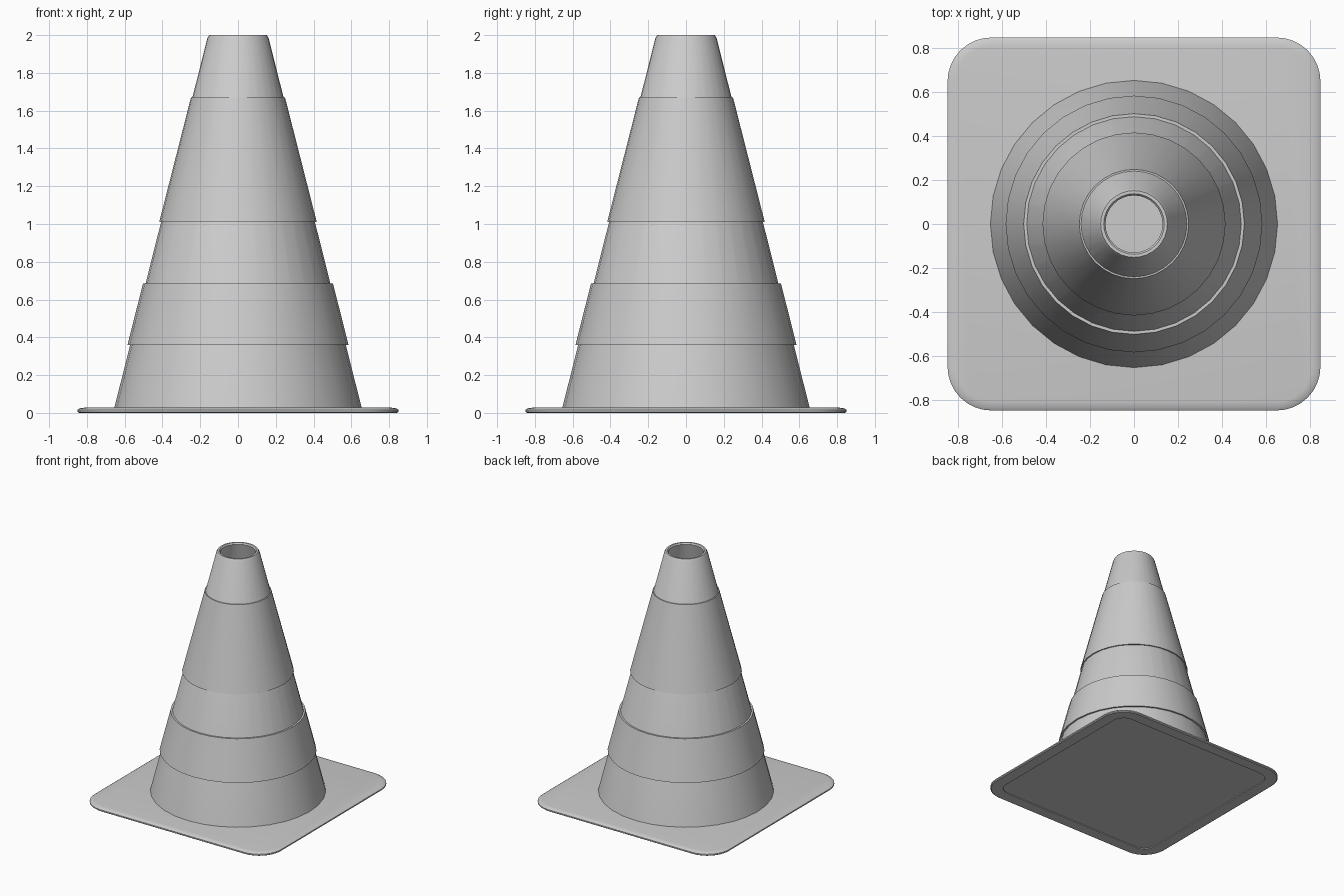
import bpy, bmesh, math

if "Cube" in bpy.data.objects:
    bpy.data.objects.remove(bpy.data.objects["Cube"])

SIDES = 32


def loft(name, rings, caps=False, closed=False):
    """Skin a stack of equal-length point rings."""
    bm = bmesh.new()
    loops = [[bm.verts.new(p) for p in ring] for ring in rings]
    pairs = list(zip(loops, loops[1:]))
    if closed:
        pairs.append((loops[-1], loops[0]))
    for low, high in pairs:
        n = len(low)
        for i in range(n):
            j = (i + 1) % n
            bm.faces.new((low[i], low[j], high[j], high[i]))
    if caps:
        bm.faces.new(loops[0][::-1])
        bm.faces.new(loops[-1])
    bmesh.ops.recalc_face_normals(bm, faces=bm.faces)
    mesh = bpy.data.meshes.new(name)
    bm.to_mesh(mesh)
    bm.free()
    obj = bpy.data.objects.new(name, mesh)
    bpy.context.collection.objects.link(obj)
    bpy.ops.object.select_all(action='DESELECT')
    obj.select_set(True)
    bpy.context.view_layer.objects.active = obj
    bpy.ops.object.shade_smooth_by_angle(angle=math.radians(30))
    return obj


def circle(r, z):
    return [(r * math.cos(a), r * math.sin(a), z)
            for a in (2 * math.pi * i / SIDES for i in range(SIDES))]


def rounded_square(inset, z, half=0.85, radius=0.2, steps=8):
    r, c = max(radius - inset, 0.08), half - inset
    points = []
    for k, (sx, sy) in enumerate([(1, 1), (-1, 1), (-1, -1), (1, -1)]):
        for i in range(steps + 1):
            a = math.pi / 2 * (k + i / steps)
            points.append((sx * (c - r) + r * math.cos(a),
                           sy * (c - r) + r * math.sin(a), z))
    return points


# Square foot with softened top edge and shallow recess underneath
foot = [(0.1, 0.006), (0.1, 0), (0.008, 0), (0, 0.006), (0, 0.016),
        (0.012, 0.024), (0.04, 0.028)]
loft("base_plate", [rounded_square(*p) for p in foot], caps=True)

# Hollow cone shell, open at the top with a rounded rim
shell = [(0.655, 0.026), (0.162, 1.985), (0.152, 2.0), (0.138, 2.0),
         (0.13, 1.99), (0.625, 0.026)]
loft("cone_body", [circle(*p) for p in shell])


# Raised sleeves wrapped around the cone
def sleeve(name, r0, z0, r1, z1, depth=0.016):
    profile = [(r0 - depth, z0), (r0, z0), (r1, z1), (r1 - depth, z1)]
    loft(name, [circle(*p) for p in profile], closed=True)


sleeve("lower_band", 0.585, 0.36, 0.503, 0.685)
sleeve("upper_band", 0.417, 1.01, 0.249, 1.67)
